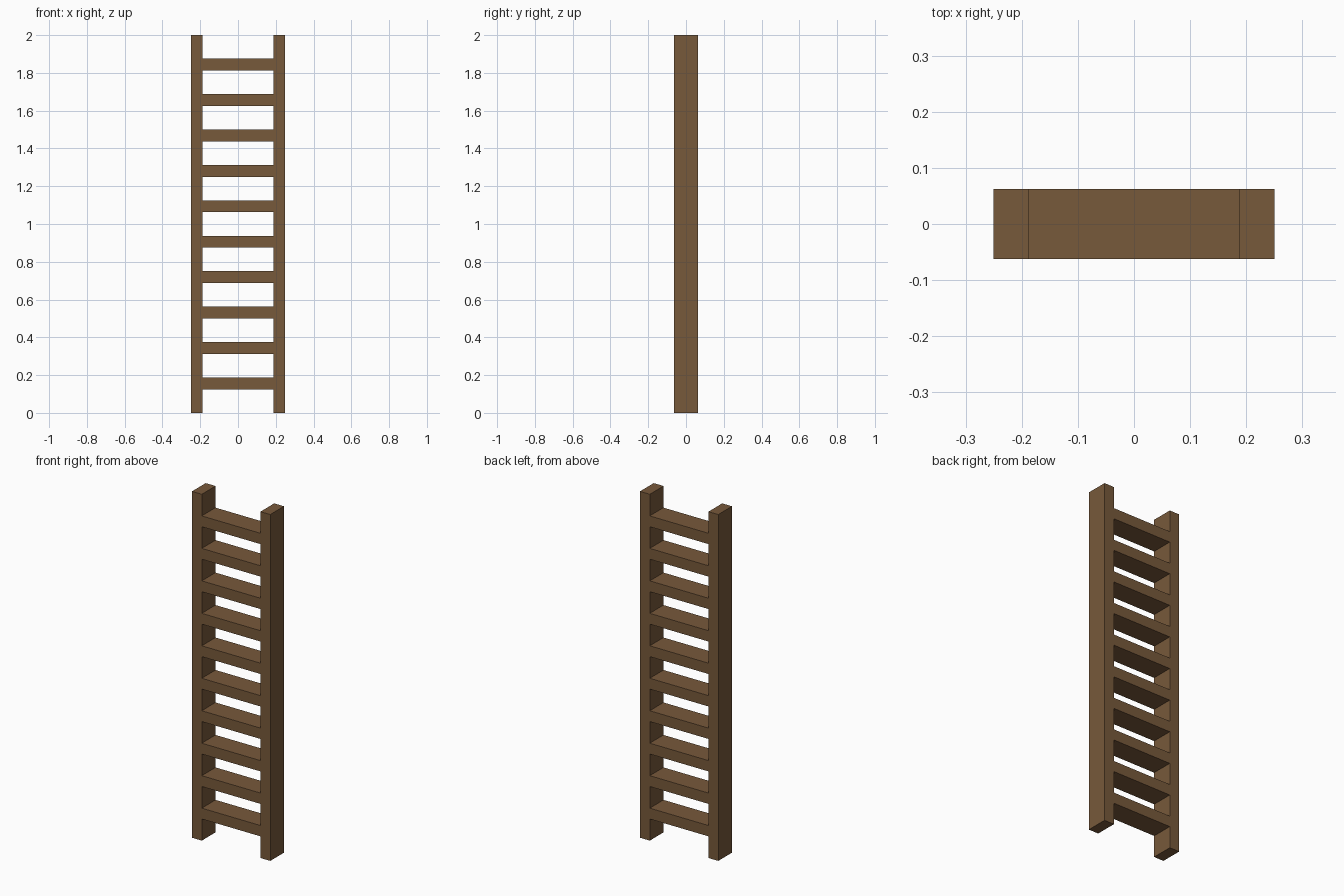
import bpy

cube = bpy.data.objects.get("Cube")
if cube:
    bpy.data.objects.remove(cube, do_unlink=True)

HEIGHT, WIDTH, DEPTH = 2.0, 0.5, 0.125
BEAM = 0.0625                # thickness of rails and rungs
RUNGS, SPACING, FIRST = 10, 0.1875, 0.15625

# Single brown wood material
wood = bpy.data.materials.new("brown wood")
wood.use_nodes = True
colour = (0.185, 0.1, 0.043, 1.0)
wood.diffuse_color = colour
bsdf = next(n for n in wood.node_tree.nodes if n.type == 'BSDF_PRINCIPLED')
bsdf.inputs["Base Color"].default_value = colour
bsdf.inputs["Roughness"].default_value = 0.8


def box(name, size, centre):
    bpy.ops.mesh.primitive_cube_add(size=1, location=centre)
    obj = bpy.context.object
    obj.name = name
    obj.scale = size
    bpy.ops.object.transform_apply(location=False, rotation=False, scale=True)
    obj.data.materials.append(wood)
    return obj


# Upright side rails
for side, sign in (("left", 1), ("right", -1)):
    box(side + "_rail", (BEAM, DEPTH, HEIGHT),
        (sign * (WIDTH - BEAM) / 2, 0, HEIGHT / 2))

# Evenly spaced rungs fitted between the rails
for i in range(RUNGS):
    box(f"rung_{i + 1}", (WIDTH - 2 * BEAM, DEPTH, BEAM),
        (0, 0, FIRST + i * SPACING))
